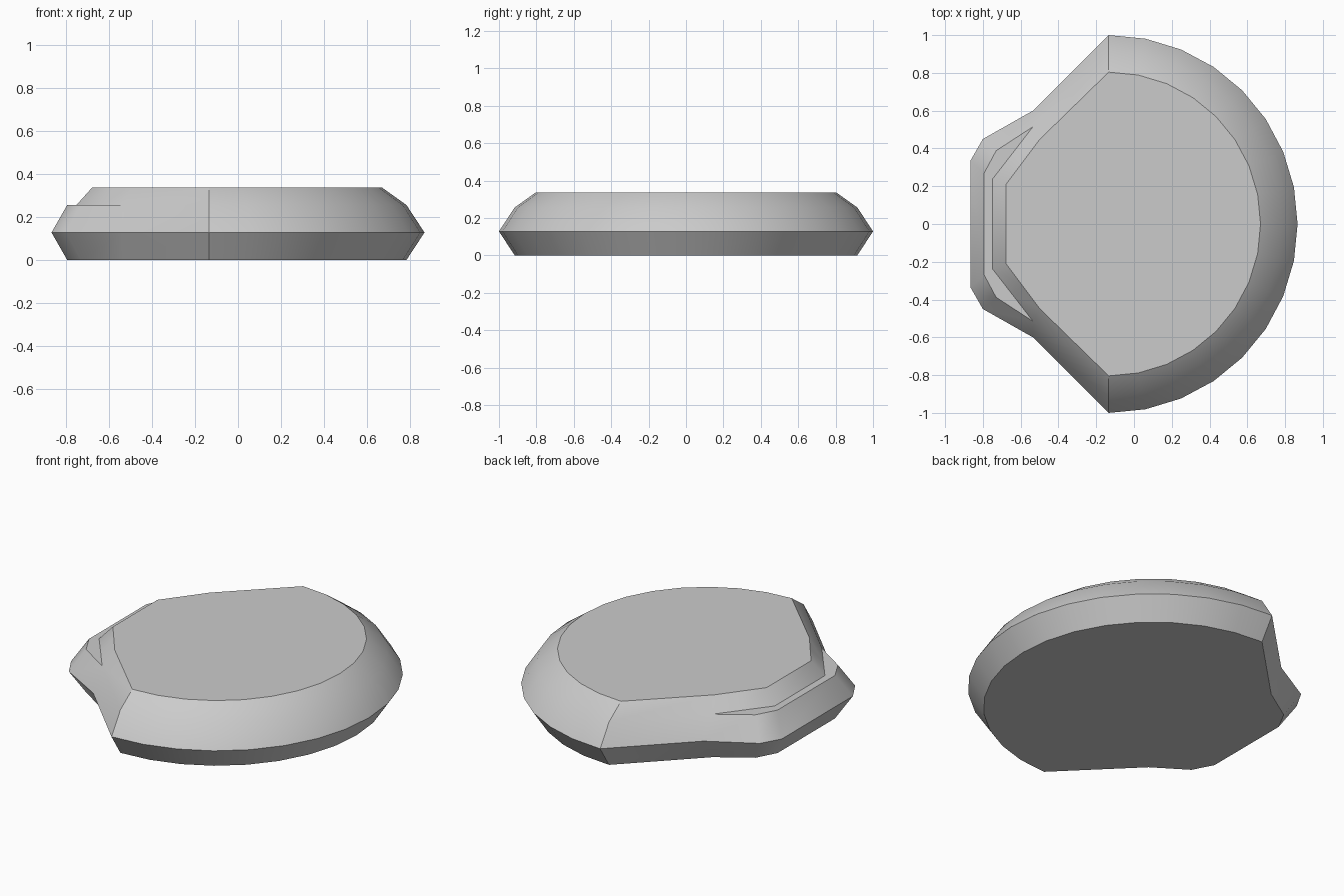
import bpy, bmesh, math

if "Cube" in bpy.data.objects:
    bpy.data.objects.remove(bpy.data.objects["Cube"])

CX = -0.134  # centre of the rounded side


def outline(radius, tail, z):
    """Symmetric loop: a 16-sided half circle plus the angular left end."""
    arc = [(CX + radius * math.cos(math.radians(i * 11.25)),
            radius * math.sin(math.radians(i * 11.25))) for i in range(9)]
    half = arc + tail
    mirrored = [(x, -y) for x, y in reversed(half[1:])]
    return [(x, y, z) for x, y in half + mirrored]


lip_inner = [(-0.535, 0.515), (-0.73, 0.388), (-0.793, 0.27)]
lip_outer = [(-0.535, 0.60), (-0.80, 0.45), (-0.866, 0.335)]
step_base = [(-0.535, 0.515), (-0.642, 0.376), (-0.75, 0.237)]
crown = [(-0.50, 0.447), (-0.589, 0.328), (-0.678, 0.21)]

# Stacked rings: base, widest rim, ledge, step inside ledge, crown
loops = [
    outline(0.916, lip_inner, 0.0),
    outline(1.0, lip_outer, 0.128),
    outline(0.916, lip_inner, 0.256),
    outline(0.916, step_base, 0.256),
    outline(0.804, crown, 0.336),
]

bm = bmesh.new()
rings = [[bm.verts.new(p) for p in loop] for loop in loops]
n = len(rings[0])
for low, high in zip(rings, rings[1:]):
    for i in range(n):
        j = (i + 1) % n
        bm.faces.new((low[i], low[j], high[j], high[i]))
bm.faces.new(list(reversed(rings[0])))
bm.faces.new(rings[-1])

# Merge the coinciding ledge points so the ledge exists only at the left end
bmesh.ops.remove_doubles(bm, verts=bm.verts, dist=0.0005)
bmesh.ops.recalc_face_normals(bm, faces=bm.faces)

mesh = bpy.data.meshes.new("rounded_slab")
bm.to_mesh(mesh)
bm.free()
slab = bpy.data.objects.new("rounded_slab", mesh)
bpy.context.collection.objects.link(slab)
bpy.context.view_layer.objects.active = slab
slab.select_set(True)
bpy.ops.object.shade_smooth_by_angle(angle=math.radians(30))
